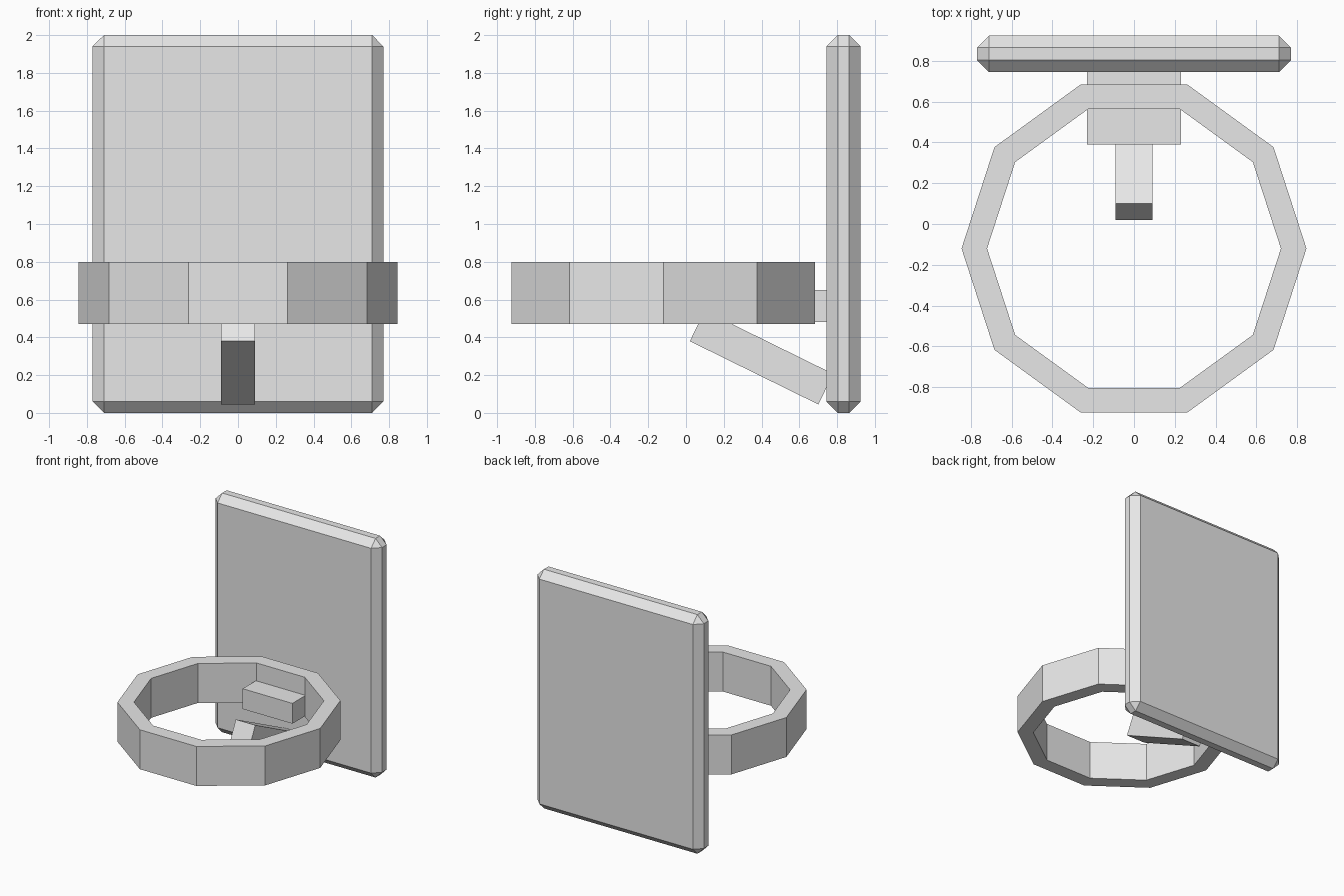
import bpy
import math
from mathutils import Matrix

cube = bpy.data.objects.get("Cube")
if cube:
    bpy.data.objects.remove(cube, do_unlink=True)

grey = bpy.data.materials.new("light_grey")
grey.use_nodes = True
colour = (0.8, 0.8, 0.8, 1)
grey.diffuse_color = colour
grey.node_tree.nodes["Principled BSDF"].inputs["Base Color"].default_value = colour


def add_part(name, verts, faces):
    mesh = bpy.data.meshes.new(name)
    mesh.from_pydata(verts, [], faces)
    mesh.materials.append(grey)
    obj = bpy.data.objects.new(name, mesh)
    bpy.context.collection.objects.link(obj)
    return obj


def add_box(name, size, centre, tilt=0):
    bpy.ops.mesh.primitive_cube_add(size=1)
    obj = bpy.context.object
    obj.name = name
    obj.data.transform(Matrix.Diagonal((*size, 1)))
    obj.data.materials.append(grey)
    obj.location = centre
    obj.rotation_euler.x = tilt
    return obj


# Upright back plate with chamfered edges
plate = add_box("back_plate", (1.54, 0.18, 2), (0, 0.834, 1))
bevel = plate.modifiers.new("chamfer", "BEVEL")
bevel.width = 0.06
bevel.segments = 1

# Ten-sided ring with a square section
sides, centre_y = 10, -0.12
section = [(0.845, 0.47), (0.845, 0.80), (0.72, 0.80), (0.72, 0.47)]
verts, faces = [], []
for i in range(sides):
    angle = math.tau * i / sides
    verts += [(r * math.cos(angle), centre_y + r * math.sin(angle), z)
              for r, z in section]
    here, after = 4 * i, 4 * ((i + 1) % sides)
    for j in range(4):
        k = (j + 1) % 4
        faces.append((here + j, after + j, after + k, here + k))
add_part("ring", verts, faces)

# Block joining the ring to the plate
add_box("mount_block", (0.46, 0.40, 0.17), (0, 0.59, 0.565))

# Sloping brace under the ring
add_box("brace", (0.18, 0.758, 0.18), (0, 0.40, 0.293), math.radians(-26.2))
